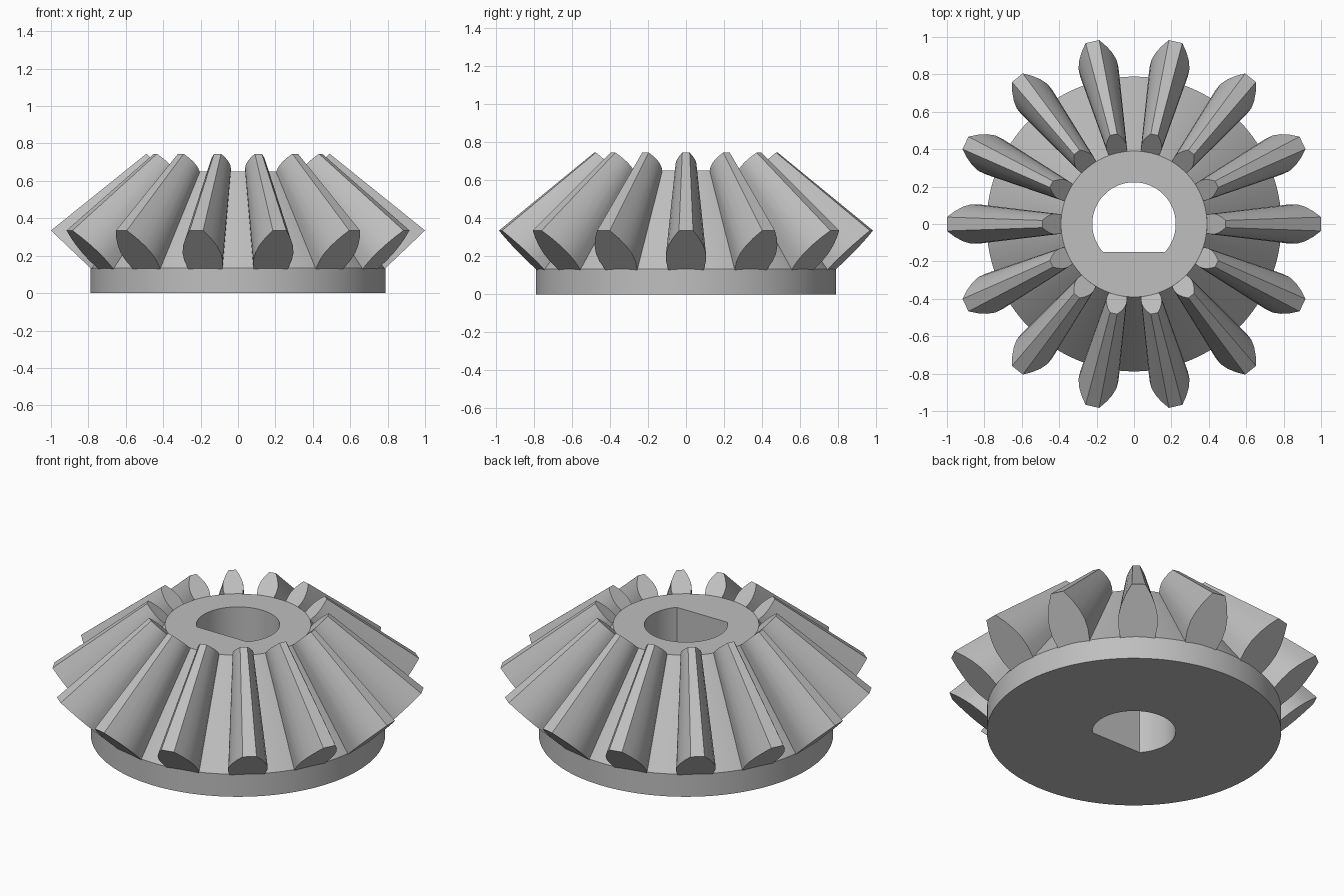
import bpy, bmesh, math
from mathutils import Vector

if "Cube" in bpy.data.objects:
    bpy.data.objects.remove(bpy.data.objects["Cube"], do_unlink=True)

TEETH = 14
SEGMENTS = 128
BORE_RADIUS, BORE_FLAT = 0.223, 0.15

steel = bpy.data.materials.new("grey steel")
steel.use_nodes = True
colour = (0.52, 0.52, 0.52, 1)
steel.diffuse_color = colour
steel.node_tree.nodes["Principled BSDF"].inputs["Base Color"].default_value = colour


def finish(bm, name):
    """Turn a bmesh into a smooth-shaded object with sharp edges kept."""
    bmesh.ops.recalc_face_normals(bm, faces=bm.faces)
    mesh = bpy.data.meshes.new(name)
    bm.to_mesh(mesh)
    bm.free()
    mesh.materials.append(steel)
    obj = bpy.data.objects.new(name, mesh)
    bpy.context.collection.objects.link(obj)
    bpy.ops.object.select_all(action='DESELECT')
    obj.select_set(True)
    bpy.context.view_layer.objects.active = obj
    bpy.ops.object.shade_smooth_by_angle(angle=math.radians(31))
    return obj


def bridge(bm, a, b):
    """Join two closed vertex rings with quads."""
    for i in range(len(a)):
        j = (i + 1) % len(a)
        bm.faces.new((a[i], a[j], b[j], b[i]))


def circle_radius(radius):
    return lambda angle: radius


def bore_radius(angle):
    """Round bore with one flat side towards the front."""
    s = -math.sin(angle)
    return min(BORE_RADIUS, BORE_FLAT / s) if s > 0 else BORE_RADIUS


# Gear body: disc, root cone and D-shaped bore as a closed loop of rings
bm = bmesh.new()
profile = [(circle_radius(0.788), 0), (circle_radius(0.788), 0.133),
           (circle_radius(0.39), 0.65), (bore_radius, 0.65), (bore_radius, 0)]
rings = []
for radius, z in profile:
    ring = []
    for i in range(SEGMENTS):
        a = math.tau * i / SEGMENTS
        r = radius(a)
        ring.append(bm.verts.new((r * math.cos(a), r * math.sin(a), z)))
    rings.append(ring)
for k in range(len(rings)):
    bridge(bm, rings[k], rings[(k + 1) % len(rings)])
finish(bm, "gear_body")

# Tooth: curved section swept from the wide outer end to the narrow inner end
# Section is (height fraction from root to tip, half width)
section = [(-0.05, 0.092), (0.2, 0.105), (0.4, 0.105),
           (0.6, 0.092), (0.8, 0.069), (1, 0.037)]
outline = section + [(t, -w) for t, w in reversed(section)]
ends = [(Vector((0.788, 0, 0.133)), Vector((1, 0, 0.335)), 1.0),
        (Vector((0.39, 0, 0.65)), Vector((0.49, 0, 0.745)), 0.52)]
bm = bmesh.new()
loops = []
for root, tip, scale in ends:
    loop = [bm.verts.new(root.lerp(tip, t) + Vector((0, w * scale, 0)))
            for t, w in outline]
    bm.faces.new(loop)
    loops.append(loop)
bridge(bm, *loops)
tooth = finish(bm, "tooth_1")

# Remaining teeth share the mesh around the axis
for i in range(1, TEETH):
    copy = bpy.data.objects.new(f"tooth_{i + 1}", tooth.data)
    copy.rotation_euler.z = math.tau * i / TEETH
    bpy.context.collection.objects.link(copy)
